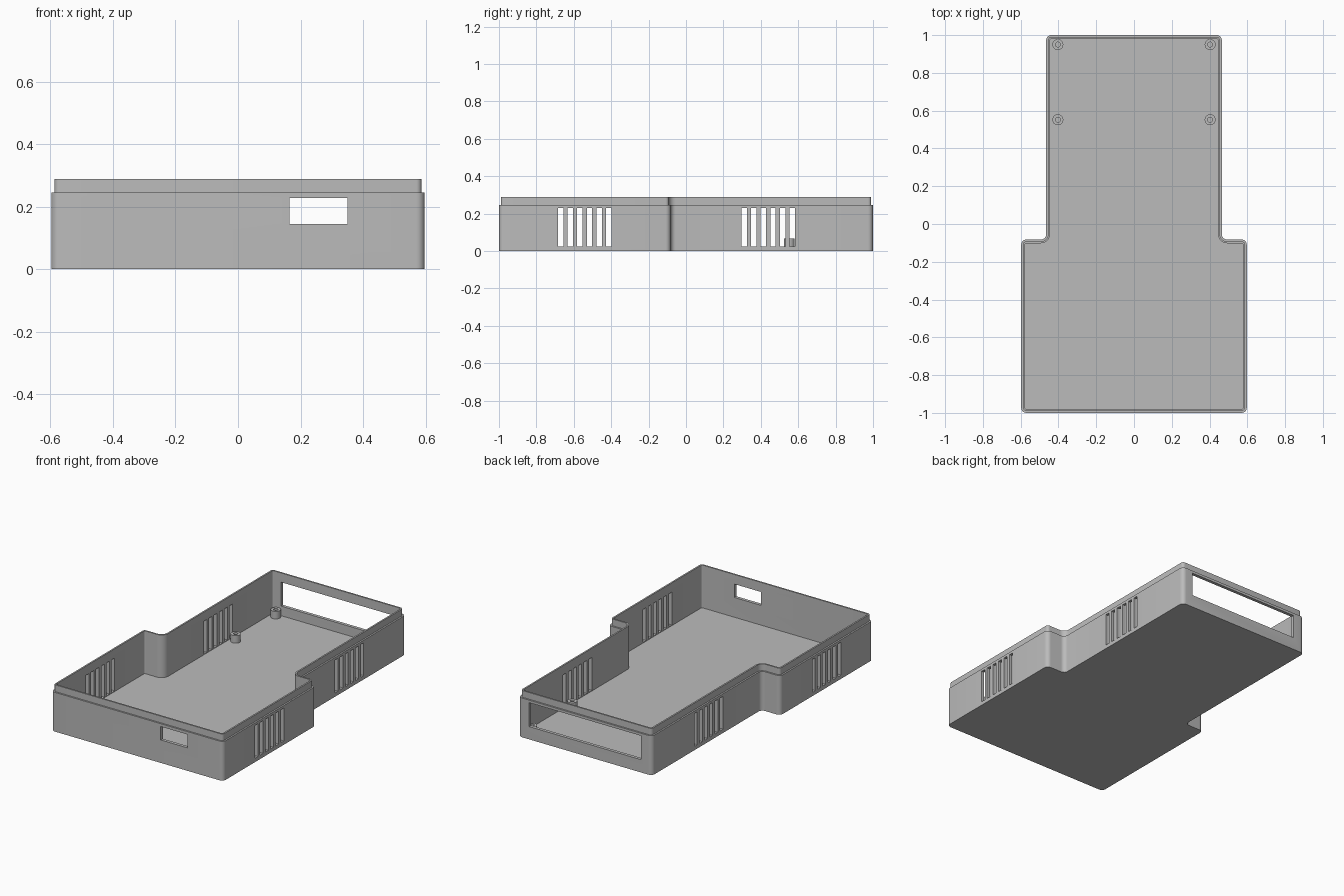
import bpy, bmesh, math
from mathutils import Vector

if "Cube" in bpy.data.objects:
    bpy.data.objects.remove(bpy.data.objects["Cube"])

grey = bpy.data.materials.new("plain grey")
grey.diffuse_color = (0.5, 0.5, 0.5, 1)
grey.use_nodes = True
grey.node_tree.nodes["Principled BSDF"].inputs["Base Color"].default_value = grey.diffuse_color

# T-shaped footprint, counter-clockwise
FOOT = [(-0.597, -1), (0.597, -1), (0.597, -0.082), (0.465, -0.082),
        (0.465, 1), (-0.465, 1), (-0.465, -0.082), (-0.597, -0.082)]
RADIUS, SEGS = 0.027, 6


def make_object(name, bm):
    bmesh.ops.recalc_face_normals(bm, faces=bm.faces)
    mesh = bpy.data.meshes.new(name)
    bm.to_mesh(mesh)
    bm.free()
    mesh.materials.append(grey)
    obj = bpy.data.objects.new(name, mesh)
    bpy.context.collection.objects.link(obj)
    return obj


def smooth(obj):
    bpy.ops.object.select_all(action='DESELECT')
    obj.select_set(True)
    bpy.context.view_layer.objects.active = obj
    bpy.ops.object.shade_smooth_by_angle(angle=math.radians(35))


def outline(inset):
    """Footprint with rounded corners, moved inward by inset."""
    pts = []
    for i, p in enumerate(FOOT):
        p = Vector(p)
        d1 = (p - Vector(FOOT[i - 1])).normalized()
        d2 = (Vector(FOOT[(i + 1) % len(FOOT)]) - p).normalized()
        n1, n2 = Vector((-d1.y, d1.x)), Vector((-d2.y, d2.x))
        side = 1 if d1.cross(d2) > 0 else -1
        centre = p + side * RADIUS * (n1 + n2)
        for k in range(SEGS + 1):
            a = k / SEGS * math.pi / 2
            pts.append(centre - side * (RADIUS - side * inset) * (n1 * math.cos(a) + n2 * math.sin(a)))
    return pts


# Tray shell: outer wall, stepped lip, inner wall, floor
bm = bmesh.new()
rings = [[bm.verts.new((p.x, p.y, z)) for p in outline(inset)]
         for inset, z in [(0, 0), (0, 0.246), (0.01, 0.246), (0.01, 0.288),
                          (0.02, 0.288), (0.02, 0.02)]]
for a, b in zip(rings, rings[1:]):
    for i in range(len(a)):
        j = (i + 1) % len(a)
        bm.faces.new((a[i], a[j], b[j], b[i]))
bm.faces.new(rings[0][::-1])
bm.faces.new(rings[-1])
tray = make_object("tray", bm)

# Openings: side vents, front port, back window
boxes = [((0.164, 0.35), (-1.1, -0.9), (0.144, 0.228)),
         ((-0.388, 0.388), (0.96, 1.1), (0.08, 0.23))]
for start in (-0.684, 0.297):
    for k in range(6):
        y = start + k * 0.0512
        boxes.append(((-0.8, 0.8), (y, y + 0.029), (0.024, 0.23)))
bm = bmesh.new()
for box in boxes:
    cube = bmesh.ops.create_cube(bm, size=1)["verts"]
    for v in cube:
        v.co = [lo if c < 0 else hi for c, (lo, hi) in zip(v.co, box)]
cutter = make_object("opening_cutter", bm)
cutter.hide_render = True

mod = tray.modifiers.new("openings", 'BOOLEAN')
mod.operation, mod.solver, mod.object = 'DIFFERENCE', 'EXACT', cutter
bpy.context.view_layer.objects.active = tray
tray.select_set(True)
bpy.ops.object.modifier_apply(modifier=mod.name)
bpy.data.objects.remove(cutter)
smooth(tray)


# Hollow standoffs for mounting screws
def standoff(x, y, sides=20):
    bm = bmesh.new()
    loops = []
    for r, z in [(0.029, 0.015), (0.029, 0.067), (0.013, 0.067), (0.013, 0.021)]:
        loops.append([bm.verts.new((x + r * math.cos(2 * math.pi * k / sides),
                                    y + r * math.sin(2 * math.pi * k / sides), z))
                      for k in range(sides)])
    for a, b in zip(loops, loops[1:]):
        for i in range(sides):
            j = (i + 1) % sides
            bm.faces.new((a[i], a[j], b[j], b[i]))
    bm.faces.new(loops[0][::-1])
    bm.faces.new(loops[-1])
    smooth(make_object("standoff", bm))


for sx in (-1, 1):
    for y in (0.552, 0.95):
        standoff(sx * 0.403, y)
